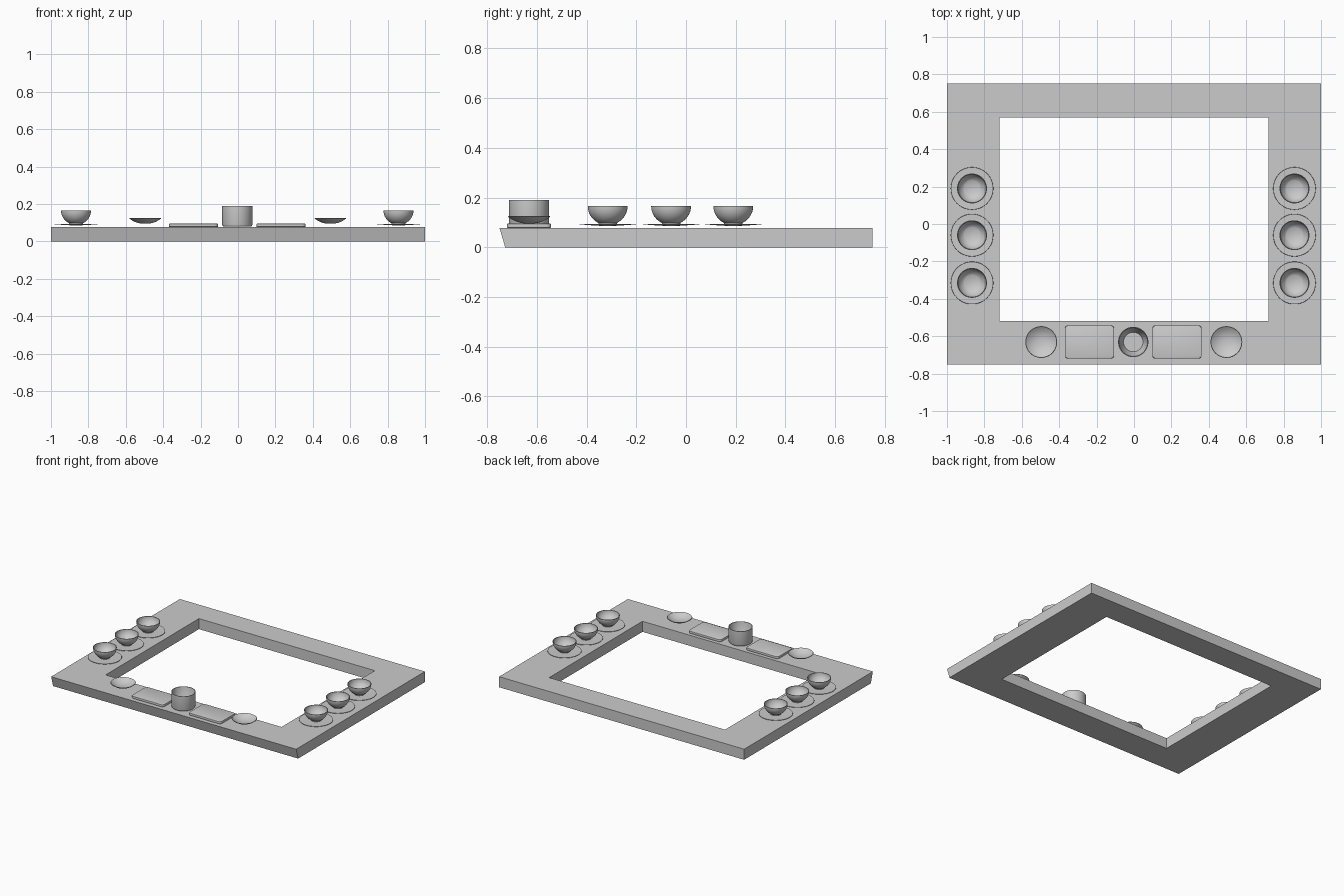
import bpy, bmesh, math

if "Cube" in bpy.data.objects:
    bpy.data.objects.remove(bpy.data.objects["Cube"])

def add_object(name, bm, smooth=True):
    bmesh.ops.recalc_face_normals(bm, faces=bm.faces)
    mesh = bpy.data.meshes.new(name)
    bm.to_mesh(mesh)
    bm.free()
    ob = bpy.data.objects.new(name, mesh)
    bpy.context.collection.objects.link(ob)
    if smooth:
        bpy.ops.object.select_all(action='DESELECT')
        bpy.context.view_layer.objects.active = ob
        ob.select_set(True)
        bpy.ops.object.shade_smooth_by_angle(angle=math.radians(35))
    return ob

def lathe(name, profile, x, y, steps=40):
    # Revolve (radius, z) points about a vertical axis at x, y
    bm = bmesh.new()
    vs = [bm.verts.new((x + r, y, z)) for r, z in profile]
    es = [bm.edges.new(p) for p in zip(vs, vs[1:])]
    bmesh.ops.spin(bm, geom=vs + es, cent=(x, y, 0), axis=(0, 0, 1),
                   angle=math.tau, steps=steps, use_duplicate=False)
    bmesh.ops.remove_doubles(bm, verts=bm.verts, dist=1e-5)
    return add_object(name, bm)

# Counter frame: outer and inner loops, front edge raked inward at the bottom
def counter_frame(h):
    bm = bmesh.new()
    def loop(x0, x1, y0, y1, z):
        return [bm.verts.new(p) for p in ((x0, y0, z), (x1, y0, z), (x1, y1, z), (x0, y1, z))]
    loops = [loop(-1, 1, -0.727, 0.75, 0), loop(-1, 1, -0.75, 0.75, h),
             loop(-0.718, 0.718, -0.518, 0.57, h), loop(-0.718, 0.718, -0.518, 0.57, 0)]
    for a, b in zip(loops, loops[1:] + loops[:1]):
        for i in range(4):
            j = (i + 1) % 4
            bm.faces.new((a[i], a[j], b[j], b[i]))
    return add_object("counter_frame", bm, False)

counter_frame(0.078)

# Place mats: thin rounded rectangles
def place_mat(name, cx):
    bm = bmesh.new()
    bmesh.ops.create_cube(bm, size=1)
    for v in bm.verts:
        v.co = (cx + v.co.x * 0.264, -0.631 + v.co.y * 0.178, 0.0865 + v.co.z * 0.017)
    upright = [e for e in bm.edges if abs(e.verts[0].co.z - e.verts[1].co.z) > 0.01]
    bmesh.ops.bevel(bm, geom=upright, offset=0.02, segments=5, affect='EDGES', profile=0.5)
    rims = [e for e in bm.edges if abs(e.verts[0].co.z - e.verts[1].co.z) < 0.001]
    rims = [e for e in rims if len({round(f.normal.z) for f in e.link_faces}) > 1]
    bmesh.ops.bevel(bm, geom=rims, offset=0.003, segments=2, affect='EDGES', profile=0.5)
    add_object(name, bm)

place_mat("place_mat_left", -0.238)
place_mat("place_mat_right", 0.23)

# Shallow dishes: spherical caps with a thin wall
for side, x in (("left", -0.496), ("right", 0.494)):
    outer = [(0.085 * t / 8, 0.095 + 0.028 * (t / 8) ** 2.4) for t in range(9)]
    inner = [(r * 0.97, z + 0.003) for r, z in reversed(outer)]
    lathe("dish_" + side, outer + inner, x, -0.631)

# Central pot with tapered inside
lathe("pot", [(0, 0.079), (0.074, 0.079), (0.079, 0.084), (0.081, 0.09), (0.081, 0.19),
              (0.077, 0.19), (0.07, 0.14), (0.052, 0.1), (0, 0.1)], -0.004, -0.631)

# Bowls on saucers, three per side
bowl_out = [(0, 0.085), (0.035, 0.085)] + [
    (0.08 * math.sin(a), 0.165 - 0.076 * math.cos(a))
    for a in (math.radians(28 + 62 * i / 8) for i in range(9))]
bowl_in = [(0.076 * math.sin(a), 0.165 - 0.068 * math.cos(a))
           for a in (math.radians(90 - 56 * i / 8) for i in range(9))] + [(0, 0.106)]
saucer = [(0, 0.08), (0.06, 0.082), (0.115, 0.093), (0.114, 0.095), (0.06, 0.085), (0, 0.084)]
saucer = [(0, 0.087), (0.06, 0.088), (0.114, 0.092), (0.113, 0.094), (0.06, 0.092), (0, 0.092)]
for side, x in (("left", -0.866), ("right", 0.858)):
    for i, y in enumerate((0.19, -0.06, -0.315), 1):
        lathe(f"bowl_{side}_{i}", bowl_out + bowl_in, x, y)
        lathe(f"saucer_{side}_{i}", saucer, x, y, 48)
